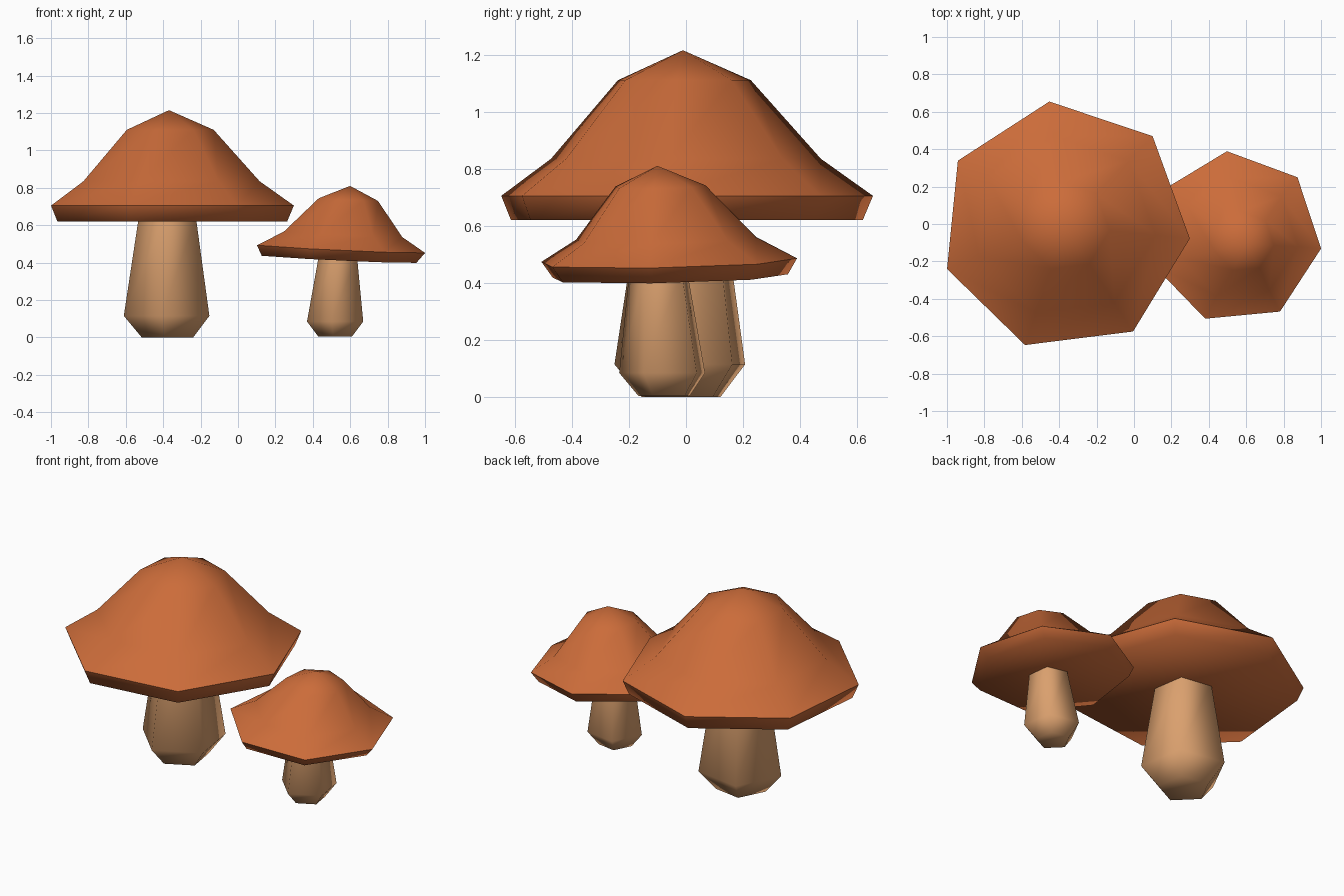
import bpy, bmesh, math

if "Cube" in bpy.data.objects:
    bpy.data.objects.remove(bpy.data.objects["Cube"])


def material(name, rgb):
    m = bpy.data.materials.new(name)
    m.diffuse_color = (*rgb, 1)
    m.use_nodes = True
    m.node_tree.nodes["Principled BSDF"].inputs["Base Color"].default_value = m.diffuse_color
    return m


CAP = material("rust orange", (0.60, 0.15, 0.042))
STEM = material("pale tan", (0.70, 0.35, 0.155))


def lathe(name, profile, sides, phase, centre, mat, sharp_ring,
          lean=(0, 0), tilt=(0, 0), pivot=0.0):
    """Smooth-shaded stack of polygon rings (radius, z); radius 0 makes a tip.
    lean moves rings sideways with height, tilt slopes each ring."""
    bm = bmesh.new()
    rings = []
    for r, z in profile:
        cx = centre[0] + lean[0] * (z - pivot)
        cy = centre[1] + lean[1] * (z - pivot)
        ring = []
        for i in range(sides if r else 1):
            a = math.radians(phase) + 2 * math.pi * i / sides
            dx, dy = r * math.cos(a), r * math.sin(a)
            ring.append(bm.verts.new((cx + dx, cy + dy, z + tilt[0] * dx + tilt[1] * dy)))
        rings.append(ring)
    bm.faces.new(rings[0][::-1])
    for lo, hi in zip(rings, rings[1:]):
        for i in range(sides):
            j = (i + 1) % sides
            if len(hi) == 1:
                bm.faces.new((lo[i], lo[j], hi[0]))
            else:
                bm.faces.new((lo[i], lo[j], hi[j], hi[i]))
    if len(rings[-1]) > 1:
        bm.faces.new(rings[-1])
    for f in bm.faces:
        f.smooth = True
    # crisp crease around one ring
    ring = rings[sharp_ring]
    for i in range(sides):
        bm.edges.get((ring[i], ring[(i + 1) % sides])).smooth = False
    me = bpy.data.meshes.new(name)
    bm.to_mesh(me)
    bm.free()
    me.materials.append(mat)
    ob = bpy.data.objects.new(name, me)
    bpy.context.collection.objects.link(ob)
    return ob


# Large mushroom
lathe("large_stem", [(0.146, 0), (0.2435, 0.115), (0.163, 0.64)],
      5, 45, (-0.37, -0.01), STEM, 2)
lathe("large_cap", [(0.635, 0.62), (0.671, 0.705), (0.487, 0.835), (0.24, 1.11), (0, 1.215)],
      7, -5.7, (-0.369, -0.011), CAP, 1)

# Small mushroom, leaning to the right
lathe("small_stem", [(0.096, 0.005), (0.16, 0.085), (0.108, 0.44)],
      5, 45, (0.524, -0.072), STEM, 2, lean=(0.035, -0.045))
lathe("small_cap", [(0.426, 0.42), (0.463, 0.475), (0.326, 0.553), (0.163, 0.738), (0, 0.81)],
      7, -7.4, (0.541, -0.072), CAP, 1,
      lean=(0.174, -0.085), tilt=(-0.0475, 0.02), pivot=0.475)
